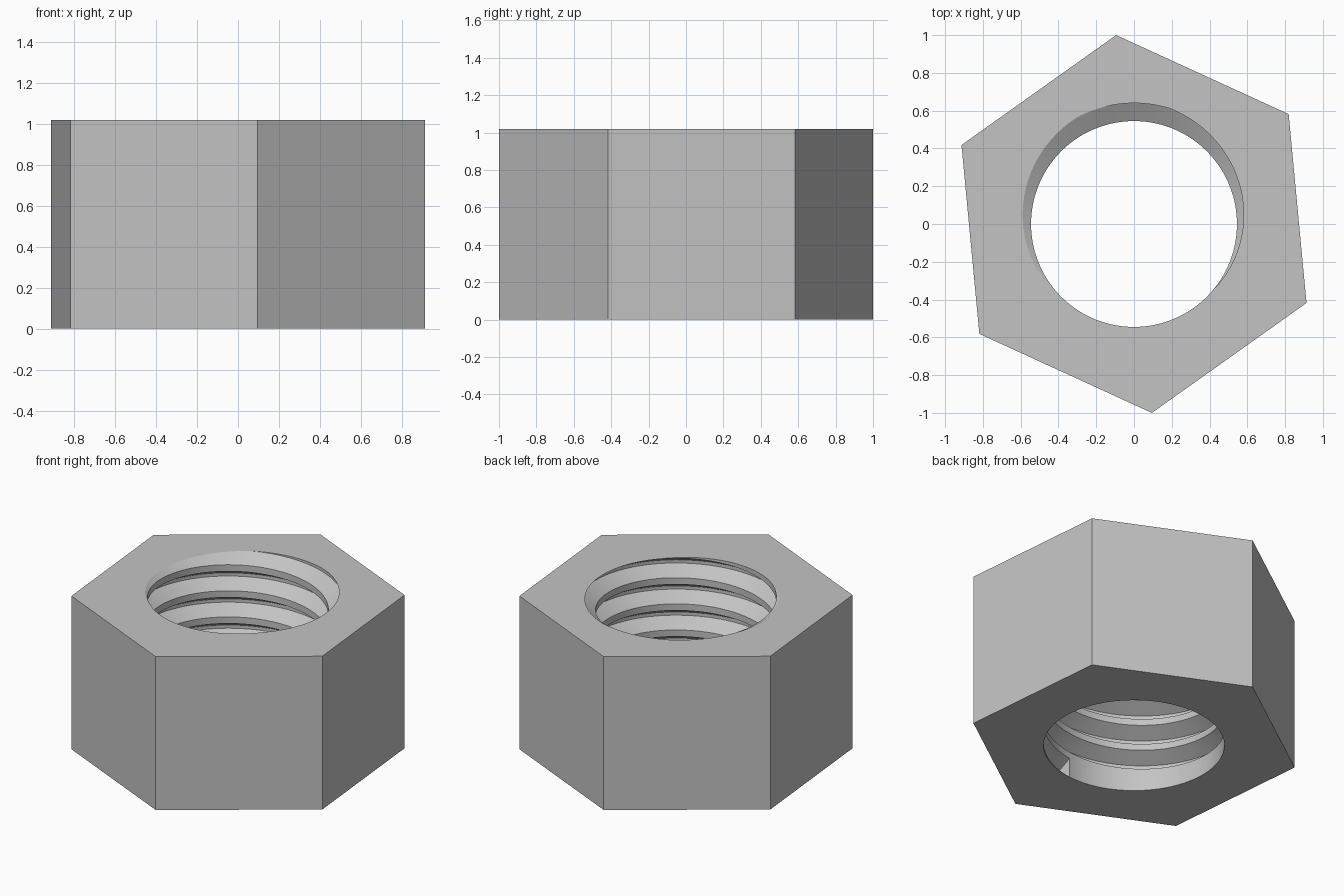
import bpy, bmesh, math

cube = bpy.data.objects.get("Cube")
if cube:
    bpy.data.objects.remove(cube, do_unlink=True)

# Main dimensions
HEIGHT = 1.02
CORNER = 1.0045          # centre to hexagon corner
CREST = 0.545            # inner radius at the thread crest
ROOT = 0.64              # radius at the bottom of the thread groove
PITCH = HEIGHT / 5.875
TURNS = 6
STEPS = 144              # columns per turn, a multiple of six
START = math.radians(-84.6)   # one corner, where the groove begins

# Groove section: (height offset from its middle, radius)
HALF_OPEN, HALF_ROOT = PITCH * 3 / 8, PITCH / 16
GROOVE = [(-HALF_OPEN, CREST), (-HALF_ROOT, ROOT),
          (HALF_ROOT, ROOT), (HALF_OPEN, CREST)]


def hex_radius(turn):
    """Distance from the axis to the hexagon side."""
    a = (turn * math.tau) % (math.pi / 3) - math.pi / 6
    return CORNER * math.cos(math.pi / 6) / math.cos(a)


def wall_radius(z, turn):
    """Radius of the threaded wall at a height."""
    for t in range(TURNS):
        d = abs(z - HALF_OPEN - PITCH * (t + turn))
        if d < HALF_OPEN:
            k = min(1, (HALF_OPEN - d) / (HALF_OPEN - HALF_ROOT))
            return CREST + (ROOT - CREST) * k
    return CREST


def section(turn):
    """Closed radial section of the nut, as (radius, height) pairs."""
    outer = hex_radius(turn)
    top = (wall_radius(HEIGHT, turn), HEIGHT)
    pts = [(outer, 0), (CREST, 0)]
    for t in range(TURNS):
        mid = HALF_OPEN + PITCH * (t + turn)
        for dz, r in GROOVE:
            pts.append((r, mid + dz) if mid + dz < HEIGHT else top)
    return pts + [top, (outer, HEIGHT)]


# Sweep the section round the axis
bm = bmesh.new()
columns = []
for i in range(STEPS + 1):
    turn = i / STEPS
    a = START + turn * math.tau
    columns.append([bm.verts.new((r * math.cos(a), r * math.sin(a), z))
                    for r, z in section(turn)])
for a, b in zip(columns, columns[1:]):
    for j in range(len(a)):
        k = (j + 1) % len(a)
        bm.faces.new((a[j], b[j], b[k], a[k]))

# Flat end where the groove starts
bm.faces.new(columns[0][2:6])

bmesh.ops.remove_doubles(bm, verts=bm.verts, dist=0.00002)
bmesh.ops.dissolve_degenerate(bm, edges=bm.edges, dist=0.00002)
bmesh.ops.recalc_face_normals(bm, faces=bm.faces)

mesh = bpy.data.meshes.new("hex_nut")
bm.to_mesh(mesh)
bm.free()
nut = bpy.data.objects.new("hex_nut", mesh)
bpy.context.collection.objects.link(nut)

# Plain grey metal
grey = bpy.data.materials.new("light_grey")
grey.use_nodes = True
colour = (0.55, 0.55, 0.55, 1)
grey.diffuse_color = colour
grey.node_tree.nodes["Principled BSDF"].inputs["Base Color"].default_value = colour
mesh.materials.append(grey)

bpy.ops.object.select_all(action="DESELECT")
nut.select_set(True)
bpy.context.view_layer.objects.active = nut
bpy.ops.object.shade_smooth_by_angle(angle=math.radians(25))
